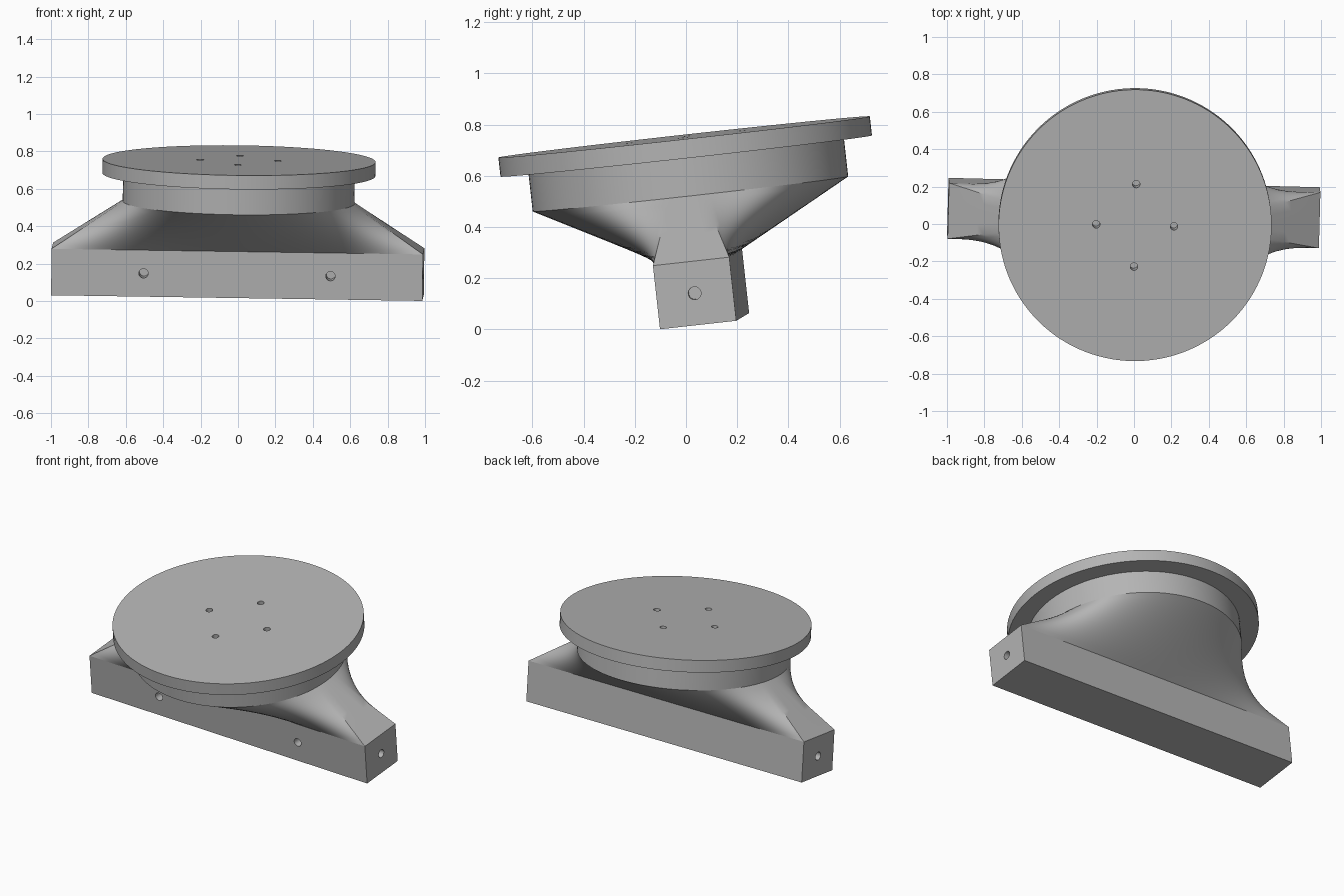
import bpy
import bmesh
from math import sin, cos, pi, radians
from mathutils import Matrix, Vector

cube = bpy.data.objects.get("Cube")
if cube:
    bpy.data.objects.remove(cube, do_unlink=True)

# Main sizes, in the tilted frame of the part
HALF_LEN, HALF_WID, BAR_H = 0.993, 0.15, 0.25
NECK_Z, RIM_Z, TOP_Z = 0.50, 0.649, 0.724
NECK_R, RIM_R = 0.62, 0.73
SEGS = 128

# Tilted frame: u along the bar, n up through the disc
u = Vector((1.98, -0.05, -0.03)).normalized()
n = Vector((0, -0.11, 0.994))
n = (n - u * n.dot(u)).normalized()
v = n.cross(u)
FRAME = Matrix.Translation((-0.003, 0.0725, 0.0325)) @ Matrix((u, v, n)).transposed().to_4x4()

grey = bpy.data.materials.new("plain grey")
grey.use_nodes = True
grey.diffuse_color = (0.46, 0.46, 0.46, 1)
grey.node_tree.nodes["Principled BSDF"].inputs["Base Color"].default_value = (0.46, 0.46, 0.46, 1)


def make(name, bm):
    bmesh.ops.recalc_face_normals(bm, faces=bm.faces)
    mesh = bpy.data.meshes.new(name)
    bm.to_mesh(mesh)
    bm.free()
    mesh.materials.append(grey)
    obj = bpy.data.objects.new(name, mesh)
    obj.matrix_world = FRAME
    bpy.context.collection.objects.link(obj)
    return obj


def select(obj):
    bpy.ops.object.select_all(action='DESELECT')
    obj.select_set(True)
    bpy.context.view_layer.objects.active = obj


def drill(obj, holes, radius, depth):
    """Cut blind round holes; each is a surface point and an outward axis."""
    bm = bmesh.new()
    for point, axis in holes:
        axis = Vector(axis)
        turn = axis.to_track_quat('Z', 'Y').to_matrix().to_4x4()
        bmesh.ops.create_cone(bm, cap_ends=True, segments=32, radius1=radius, radius2=radius,
                              depth=2 * depth, matrix=Matrix.Translation(point) @ turn)
    cutter = make("hole_cutter", bm)
    cutter.hide_render = True
    select(obj)
    mod = obj.modifiers.new("holes", 'BOOLEAN')
    mod.operation = 'DIFFERENCE'
    mod.solver = 'EXACT'
    mod.object = cutter
    bpy.context.view_layer.update()
    bpy.ops.object.modifier_apply(modifier=mod.name)
    bpy.data.objects.remove(cutter, do_unlink=True)


def smooth(obj):
    select(obj)
    bpy.ops.object.shade_smooth_by_angle(angle=radians(30))


def bridge(bm, rings):
    for a, b in zip(rings, rings[1:]):
        for i in range(len(a)):
            j = (i + 1) % len(a)
            bm.faces.new((a[i], a[j], b[j], b[i]))


# Base bar with two front holes and one at each end
bm = bmesh.new()
bmesh.ops.create_cube(bm, size=1, matrix=Matrix.Translation((0, 0, BAR_H / 2))
                      @ Matrix.Diagonal((2 * HALF_LEN, 2 * HALF_WID, BAR_H, 1)))
bar = make("base_bar", bm)
mid = BAR_H / 2
drill(bar, [((s * 0.5, -HALF_WID, mid), (0, -1, 0)) for s in (-1, 1)]
      + [((s * HALF_LEN, 0, mid), (s, 0, 0)) for s in (-1, 1)], 0.025, 0.1)
smooth(bar)

# Stepped round head with four holes in the top
bm = bmesh.new()
rings = []
for r, z in ((NECK_R, NECK_Z), (NECK_R, RIM_Z), (RIM_R, RIM_Z), (RIM_R, TOP_Z)):
    rings.append([bm.verts.new((r * cos(2 * pi * i / SEGS), r * sin(2 * pi * i / SEGS), z))
                  for i in range(SEGS)])
bridge(bm, rings)
bm.faces.new(rings[0])
bm.faces.new(rings[-1])
head = make("round_head", bm)
drill(head, [((0.208, 0, TOP_Z), (0, 0, 1)), ((-0.208, 0, TOP_Z), (0, 0, 1)),
             ((0, 0.222, TOP_Z), (0, 0, 1)), ((0, -0.222, TOP_Z), (0, 0, 1))], 0.02, 0.1)
smooth(head)

# Flared neck: ruled surface from the bar's rectangle to the head's circle
corner = radians(6)
corners = [(HALF_LEN, -HALF_WID), (HALF_LEN, HALF_WID), (-HALF_LEN, HALF_WID), (-HALF_LEN, -HALF_WID)]
angles = [-corner, corner, pi - corner, pi + corner, 2 * pi - corner]
pairs = []
for k in range(4):
    p, q = Vector(corners[k]), Vector(corners[(k + 1) % 4])
    steps = 4 if k % 2 == 0 else 60
    for i in range(steps):
        t = i / steps
        a = angles[k] + (angles[k + 1] - angles[k]) * t
        pairs.append((p.lerp(q, t).to_3d() + Vector((0, 0, BAR_H)),
                      Vector((NECK_R * cos(a), NECK_R * sin(a), NECK_Z))))
bm = bmesh.new()
ROWS = 12
bridge(bm, [[bm.verts.new(lo.lerp(hi, r / ROWS)) for lo, hi in pairs] for r in range(ROWS + 1)])
smooth(make("flared_neck", bm))
